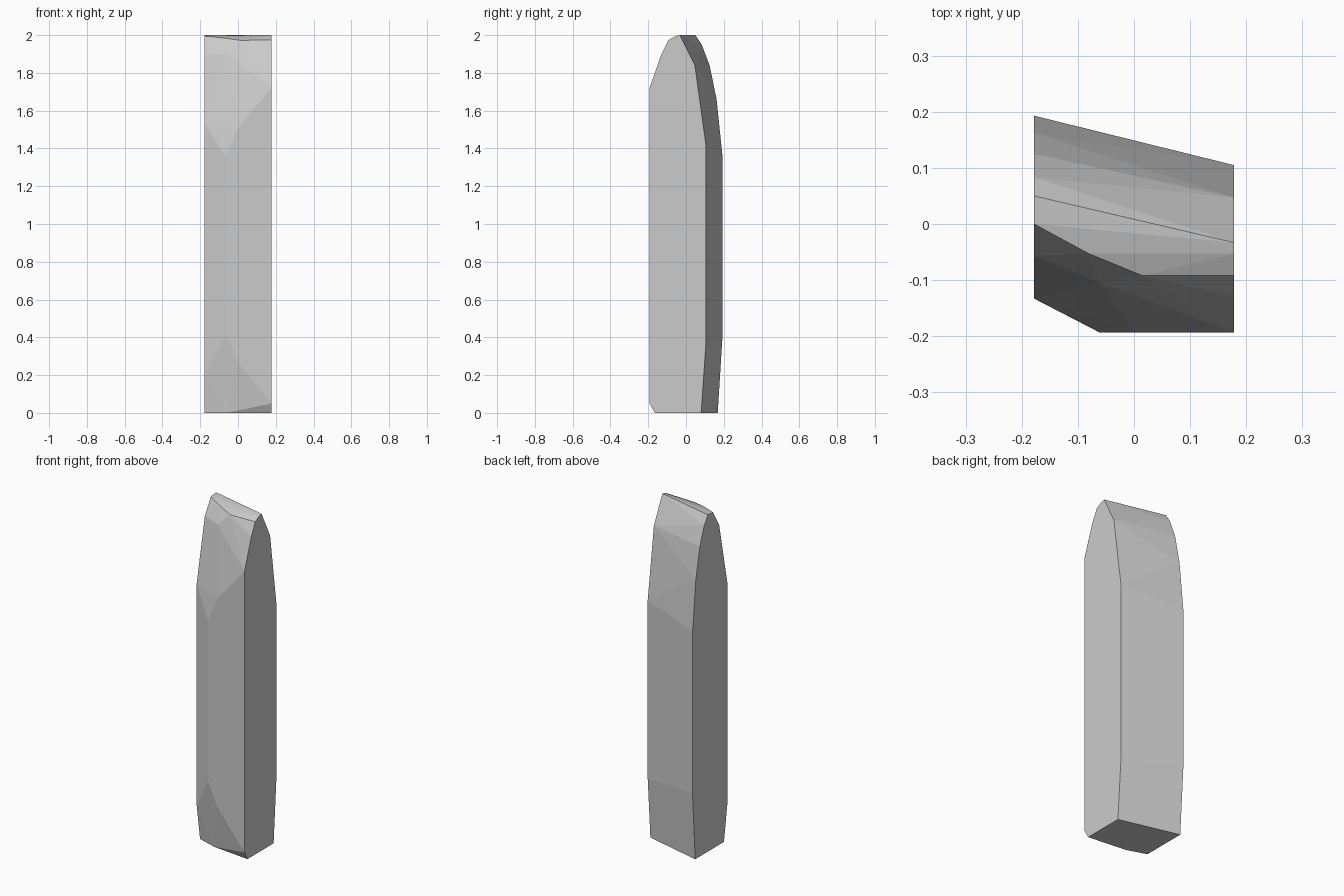
import bpy
import bmesh

if "Cube" in bpy.data.objects:
    bpy.data.objects.remove(bpy.data.objects["Cube"])

# Side profiles (y, z) of the faceted stone slab
left_side = [(0.168, 0), (0.193, 0.40), (0.193, 1.36), (0.162, 1.66), (0.125, 1.84),
             (0.083, 1.95), (0.05, 2.0), (0.0, 1.995), (-0.057, 1.90),
             (-0.133, 1.53), (-0.133, 0.21), (-0.102, 0)]
right_side = [(0.08, 0), (0.105, 0.36), (0.105, 1.42), (0.047, 1.84), (-0.033, 2.0),
              (-0.053, 1.995), (-0.092, 1.975), (-0.13, 1.90), (-0.193, 1.72),
              (-0.193, 0.05), (-0.165, 0)]

# Front corner ridge and the worn facets beside it
front_ridge = [(-0.062, -0.193, 1.36), (-0.062, -0.193, 0.41), (0.0, -0.193, 1.51),
               (0.0, -0.193, 0.27), (-0.06, -0.14, 0), (-0.06, -0.105, 1.90),
               (0.015, -0.092, 1.972), (-0.08, -0.053, 1.985), (-0.14, -0.042, 1.955)]

points = [(-0.178, y, z) for y, z in left_side]
points += [(0.178, y, z) for y, z in right_side]
points += front_ridge

# Wrap the profiles in one convex, flat-shaded solid
bm = bmesh.new()
for p in points:
    bm.verts.new(p)
hull = bmesh.ops.convex_hull(bm, input=bm.verts[:])
loose = [v for v in bm.verts if not v.link_faces]
bmesh.ops.delete(bm, geom=loose, context='VERTS')
bmesh.ops.dissolve_limit(bm, angle_limit=0.01, verts=bm.verts[:], edges=bm.edges[:])
bmesh.ops.recalc_face_normals(bm, faces=bm.faces[:])

mesh = bpy.data.meshes.new("stone_slab")
bm.to_mesh(mesh)
bm.free()
slab = bpy.data.objects.new("stone_slab", mesh)
bpy.context.collection.objects.link(slab)
